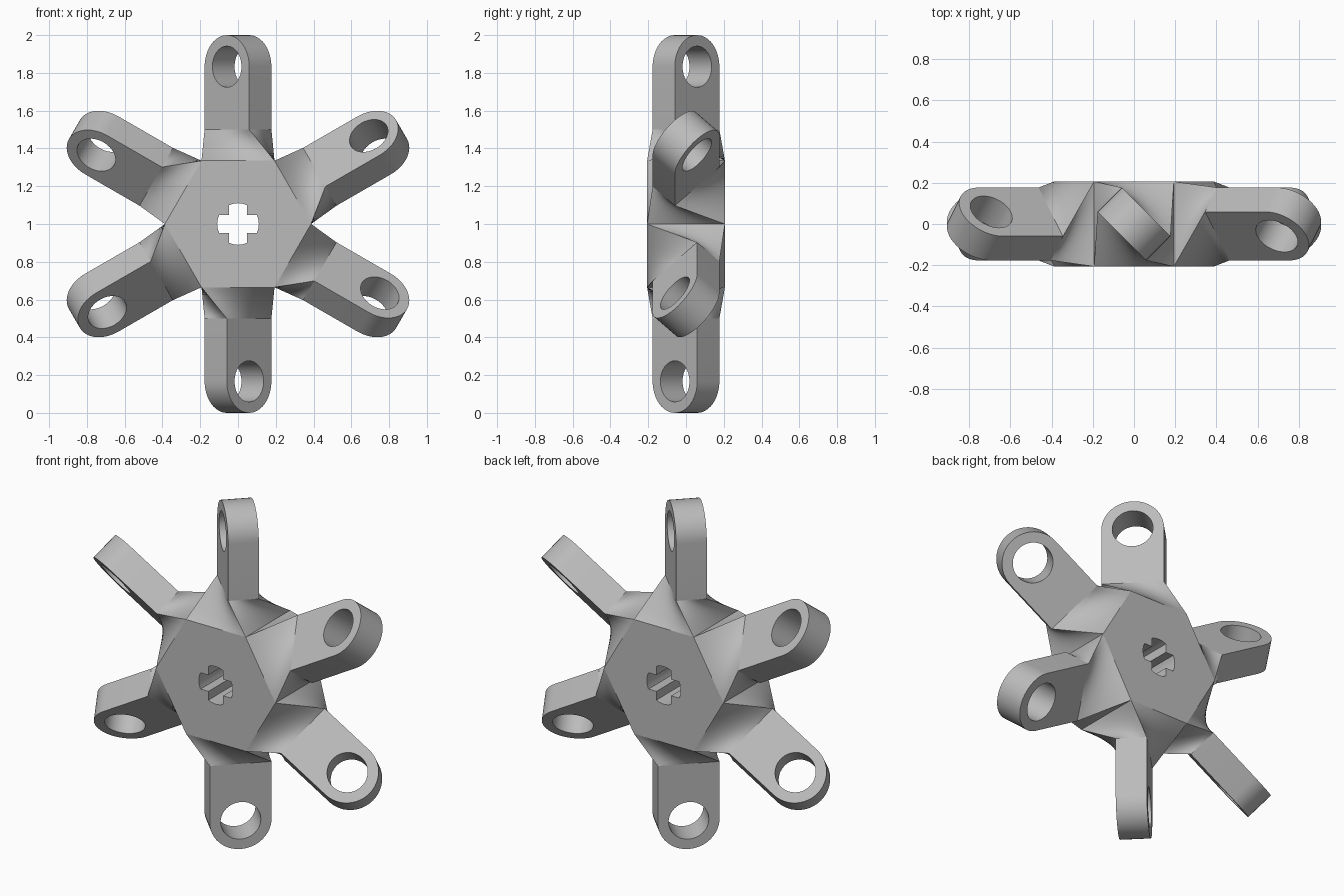
import bpy, bmesh, math
from mathutils import Matrix, Vector

old = bpy.data.objects.get("Cube")
if old:
    bpy.data.objects.remove(old)

APOTHEM = 0.335                              # hub centre to flat side
CORNER = APOTHEM / math.cos(math.pi / 6)     # hub centre to corner
HALF_DEPTH = 0.206
ARM_START, EYE = 0.5, 0.833                  # along each arm
HALF_WIDTH, HALF_THICK, HOLE = 0.167, 0.083, 0.109
STEPS = 10

grey = bpy.data.materials.new("grey")
grey.use_nodes = True
grey.diffuse_color = (0.5, 0.5, 0.5, 1)
grey.node_tree.nodes["Principled BSDF"].inputs["Base Color"].default_value = (0.5, 0.5, 0.5, 1)


def arc(radius, start, end, count, centre=(0, 0)):
    angles = [start + (end - start) * i / count for i in range(count + 1)]
    return [(centre[0] + radius * math.cos(a), centre[1] + radius * math.sin(a)) for a in angles]


def slab(bm, outline, hole, half, open_sides, place):
    """Pierced plate between -half and +half; outer walls in open_sides are left out."""
    loops = {}
    for side in (-half, half):
        edges = []
        for name, pts in (("outer", outline), ("inner", hole)):
            vs = [bm.verts.new(place(a, b, side)) for a, b in pts]
            loops[name, side] = vs
            edges += [bm.edges.new((vs[i - 1], vs[i])) for i in range(len(vs))]
        bmesh.ops.triangle_fill(bm, use_beauty=True, edges=edges)
    for name in ("outer", "inner"):
        low, high = loops[name, -half], loops[name, half]
        for i in range(len(low)):
            if name == "inner" or i not in open_sides:
                bm.faces.new((low[i - 1], low[i], high[i], high[i - 1]))


def finish(bm, name):
    bmesh.ops.remove_doubles(bm, verts=bm.verts, dist=1e-5)
    bmesh.ops.recalc_face_normals(bm, faces=bm.faces)
    for f in bm.faces:
        f.smooth = True
    for e in bm.edges:
        e.smooth = len(e.link_faces) == 2 and e.calc_face_angle() < math.radians(30)
    mesh = bpy.data.meshes.new(name)
    bm.to_mesh(mesh)
    bm.free()
    mesh.materials.append(grey)
    obj = bpy.data.objects.new(name, mesh)
    bpy.context.collection.objects.link(obj)
    obj.location.z = 1
    return obj


# Hexagonal hub with a cross-shaped axle hole
hexagon = arc(CORNER, 0, math.tau * 5 / 6, 5)
cross, slot, reach = [], 0.048, 0.11
half_angle = math.asin(slot / reach)
for k in range(4):
    turn = k * math.pi / 2
    cross += arc(reach, turn - half_angle, turn + half_angle, 6)
    cross += arc(slot * math.sqrt(2), turn + math.pi / 4, turn + math.pi / 4, 1)[:1]
bm = bmesh.new()
slab(bm, hexagon, cross, HALF_DEPTH, range(6), lambda a, b, c: Vector((a, c, b)))
finish(bm, "hub")

# Arm: twisted neck growing from one hub side into a pierced, rounded plate
bm = bmesh.new()
across = Vector((1, -1, 0)).normalized()
normal = Vector((-1, -1, 0)).normalized()
up = Vector((0, 0, 1))

plate = [(-HALF_WIDTH, ARM_START), (HALF_WIDTH, ARM_START)]
plate += arc(HALF_WIDTH, 0, math.pi, 24, (0, EYE))
eye = arc(HOLE, 0, math.tau, 32, (0, EYE))[:-1]
slab(bm, plate, eye, HALF_THICK, [1], lambda a, b, c: across * a + up * b + normal * c)

signs = [(-1, -1), (1, -1), (1, 1), (-1, 1)]
bottom = [Vector((sx * CORNER / 2, sy * HALF_DEPTH, APOTHEM)) for sx, sy in signs]
top = [across * sx * HALF_WIDTH - normal * sy * HALF_THICK + up * ARM_START for sx, sy in signs]
for i in range(4):
    j = (i + 1) % 4
    grid = []
    for r in range(STEPS + 1):
        a = bottom[i].lerp(top[i], r / STEPS)
        b = bottom[j].lerp(top[j], r / STEPS)
        grid.append([bm.verts.new(a.lerp(b, c / STEPS)) for c in range(STEPS + 1)])
    for r in range(STEPS):
        for c in range(STEPS):
            bm.faces.new((grid[r][c], grid[r][c + 1], grid[r + 1][c + 1], grid[r + 1][c]))
first = finish(bm, "arm_1")

# Repeat the arm around the hub
for k in range(1, 6):
    arm = bpy.data.objects.new("arm_%d" % (k + 1), first.data)
    bpy.context.collection.objects.link(arm)
    arm.matrix_world = Matrix.Translation((0, 0, 1)) @ Matrix.Rotation(k * math.pi / 3, 4, "Y")
